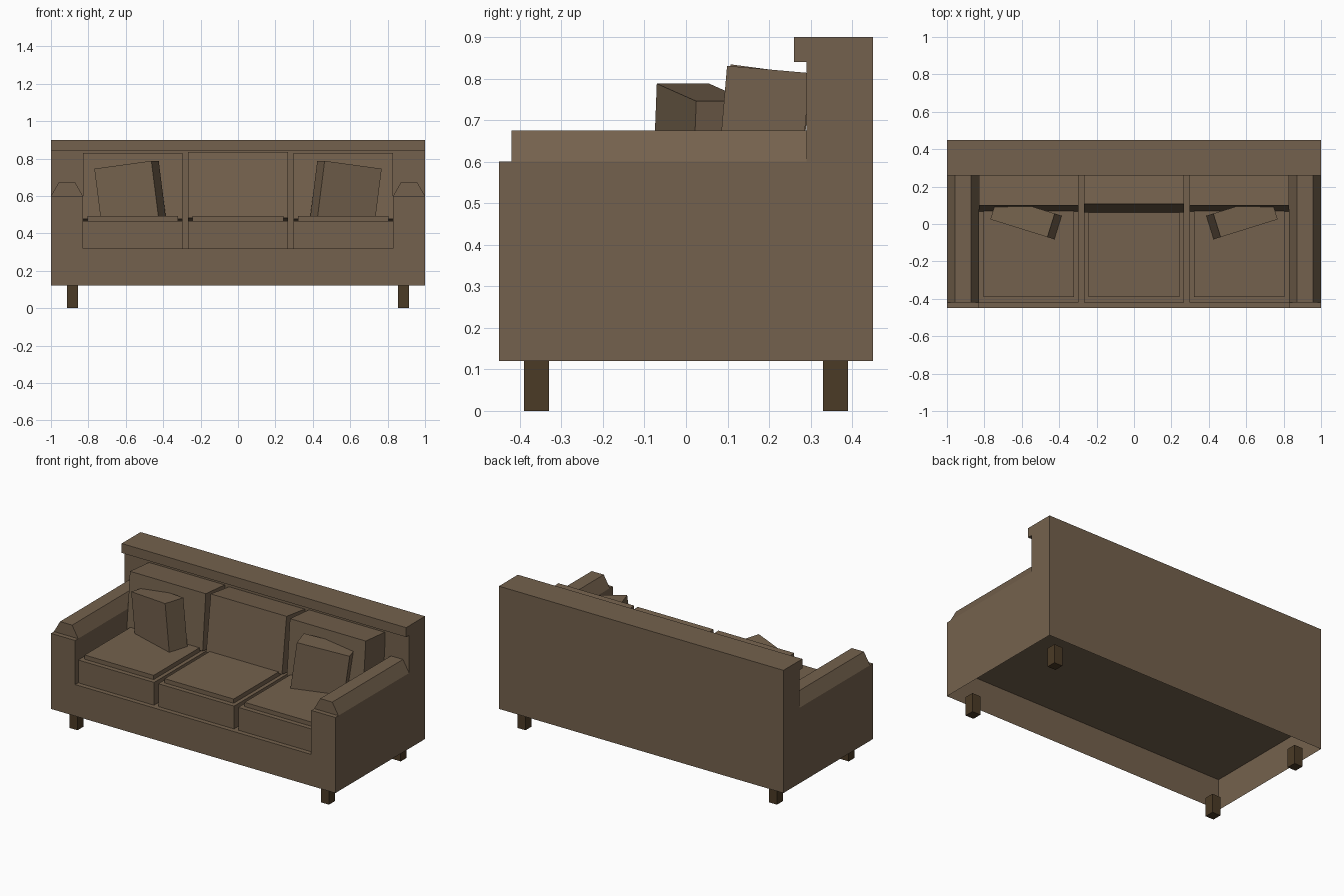
import bpy, bmesh, math
from mathutils import Matrix, Vector, Euler

if "Cube" in bpy.data.objects:
    bpy.data.objects.remove(bpy.data.objects["Cube"])


def material(name, color):
    m = bpy.data.materials.new(name)
    m.diffuse_color = (*color, 1)
    m.use_nodes = True
    m.node_tree.nodes["Principled BSDF"].inputs["Base Color"].default_value = m.diffuse_color
    return m


FABRIC = material("brown fabric", (0.175, 0.121, 0.074))
WOOD = material("dark wood", (0.070, 0.043, 0.019))


def finish(name, bm, mat):
    me = bpy.data.meshes.new(name)
    bm.to_mesh(me)
    bm.free()
    me.materials.append(mat)
    ob = bpy.data.objects.new(name, me)
    bpy.context.collection.objects.link(ob)
    return ob


def box(name, center, size, mat, rot=(0, 0, 0)):
    bm = bmesh.new()
    m = (Matrix.Translation(center) @ Euler([math.radians(a) for a in rot]).to_matrix().to_4x4()
         @ Matrix.Diagonal((*size, 1)))
    bmesh.ops.create_cube(bm, size=1, matrix=m)
    return finish(name, bm, mat)


def prism(name, profile, axis, lo, hi, mat, drop=None):
    """Extrude a 2D profile along x or y; drop(face_center) marks open faces."""
    bm = bmesh.new()

    def point(p, t):
        return (t, p[0], p[1]) if axis == 'x' else (p[0], t, p[1])
    face = bm.faces.new([bm.verts.new(point(p, lo)) for p in profile])
    ext = bmesh.ops.extrude_face_region(bm, geom=[face], use_keep_orig=True)
    step = Vector((hi - lo, 0, 0) if axis == 'x' else (0, hi - lo, 0))
    bmesh.ops.translate(bm, vec=step, verts=[v for v in ext['geom'] if isinstance(v, bmesh.types.BMVert)])
    bmesh.ops.recalc_face_normals(bm, faces=bm.faces[:])
    if drop:
        gone = [f for f in bm.faces if drop(f.calc_center_bounds(), f.normal)]
        bmesh.ops.delete(bm, geom=gone, context='FACES')
    return finish(name, bm, mat)


# Arms and front panel as one U-shaped shell, open below and behind
u = [(-1, .12), (1, .12), (1, .6), (.83, .6), (.83, .32), (-.83, .32), (-.83, .6), (-1, .6)]
prism("arm_frame", u, 'y', -.45, .29, FABRIC,
      lambda c, n: c.z < .13 or n.y > .9)

# Backrest with overhanging top lip, open below
back = [(.45, .12), (.45, .9), (.26, .9), (.26, .84), (.29, .84), (.29, .32), (.29, .12)]
prism("backrest", back, 'x', -1, 1, FABRIC,
      lambda c, n: c.z < .13 or (n.y < -.9 and c.z < .32))

# Recessed underside
bm = bmesh.new()
bm.faces.new([bm.verts.new(p) for p in
              [(-1, -.45, .318), (-1, .45, .318), (1, .45, .318), (1, -.45, .318)]])
finish("underside", bm, FABRIC)

# Bevelled arm tops
for s, side in ((-1, "left"), (1, "right")):
    prism(side + "_arm_top", [(s, .6), (s * .957, .675), (s * .872, .675), (s * .83, .6)],
          'y', -.42, .29, FABRIC)

# Seat and back cushions
for x, side, tilt in ((-.5625, "left", -5), (0, "middle", -7.5), (.5625, "right", -5)):
    box(side + "_seat_cushion", (x, -.065, .3925), (.533, .71, .145), FABRIC)
    box(side + "_seat_pad", (x, -.065, .475), (.485, .65, .034), FABRIC)
    box(side + "_back_cushion", (x, .183, .645), (.533, .2, .355), FABRIC, (tilt, 0, 0))

# Throw pillows and legs
for s, side in ((-1, "left"), (1, "right")):
    box(side + "_pillow", (s * .576, .034, .608), (.322, .132, .32), FABRIC, (0, s * 7.5, s * 17.3))
    for y, end in ((-.36, "front"), (.36, "back")):
        box(f"{end}_{side}_leg", (s * .884, y, .06), (.058, .06, .12), WOOD)
